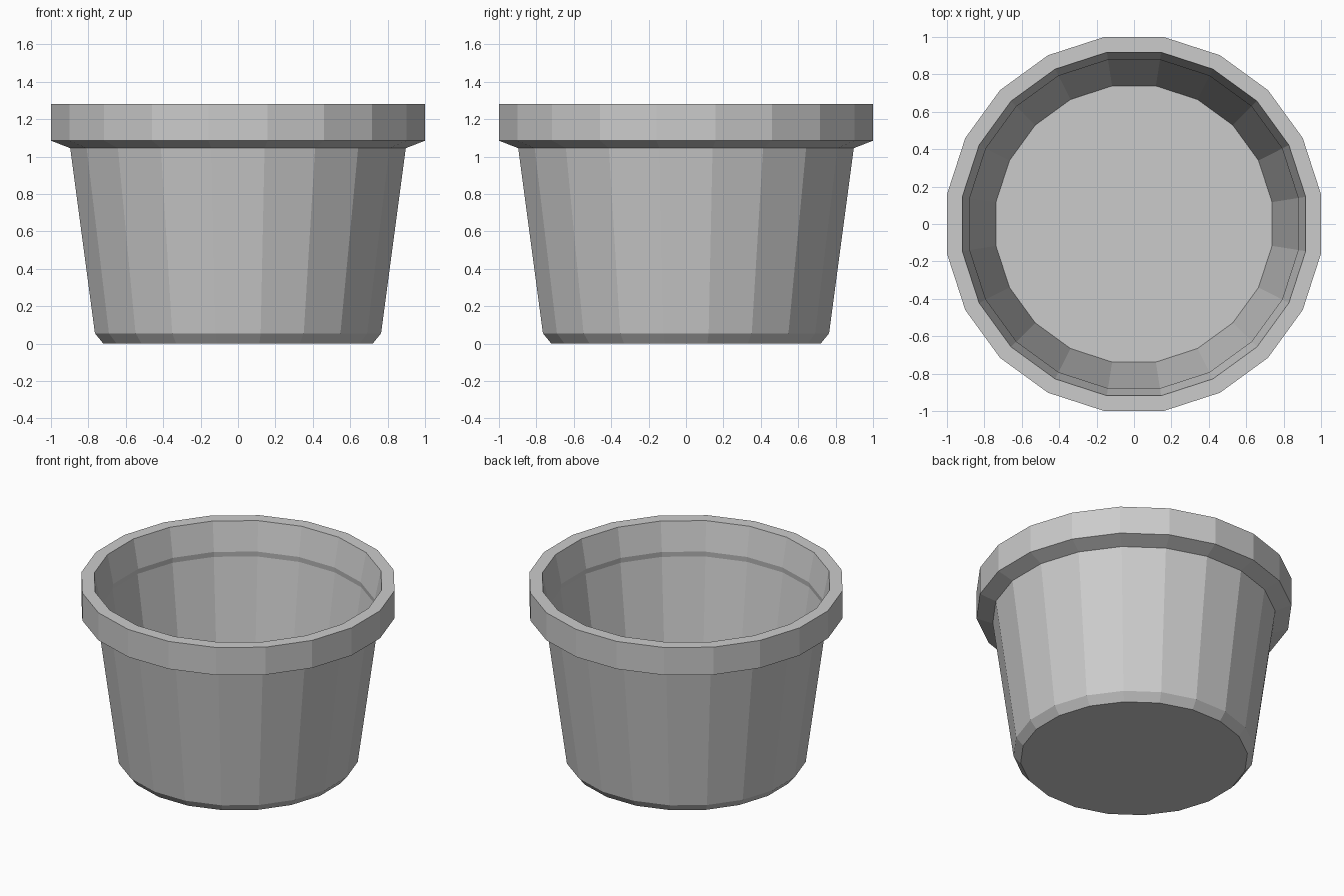
import bpy, bmesh, math

if "Cube" in bpy.data.objects:
    bpy.data.objects.remove(bpy.data.objects["Cube"])

SIDES = 20
grey = bpy.data.materials.new("light grey")
grey.diffuse_color = (0.6, 0.6, 0.6, 1)
grey.use_nodes = True
grey.node_tree.nodes["Principled BSDF"].inputs["Base Color"].default_value = grey.diffuse_color

# pot wall profile: (distance to the flat of each side, height), outer base to inner floor
profile = [
    (0.72, 0.0), (0.765, 0.055), (0.897, 1.045),               # chamfered foot and outer wall
    (1.0, 1.085), (1.0, 1.28),                                 # flared collar
    (0.918, 1.28), (0.878, 1.08), (0.883, 1.043), (0.738, 0.05)  # inside of collar and pot
]


def ring(bm, flat, z):
    r = flat / math.cos(math.pi / SIDES)
    angles = [2 * math.pi * (i + 0.5) / SIDES for i in range(SIDES)]
    return [bm.verts.new((r * math.cos(a), r * math.sin(a), z)) for a in angles]


bm = bmesh.new()
rings = [ring(bm, flat, z) for flat, z in profile]
for low, high in zip(rings, rings[1:]):
    for i in range(SIDES):
        j = (i + 1) % SIDES
        bm.faces.new((low[i], low[j], high[j], high[i]))
# underside and inner floor
bm.faces.new(rings[0][::-1])
bm.faces.new(rings[-1])

mesh = bpy.data.meshes.new("flower_pot")
bm.to_mesh(mesh)
bm.free()
mesh.materials.append(grey)
pot = bpy.data.objects.new("flower_pot", mesh)
bpy.context.collection.objects.link(pot)
